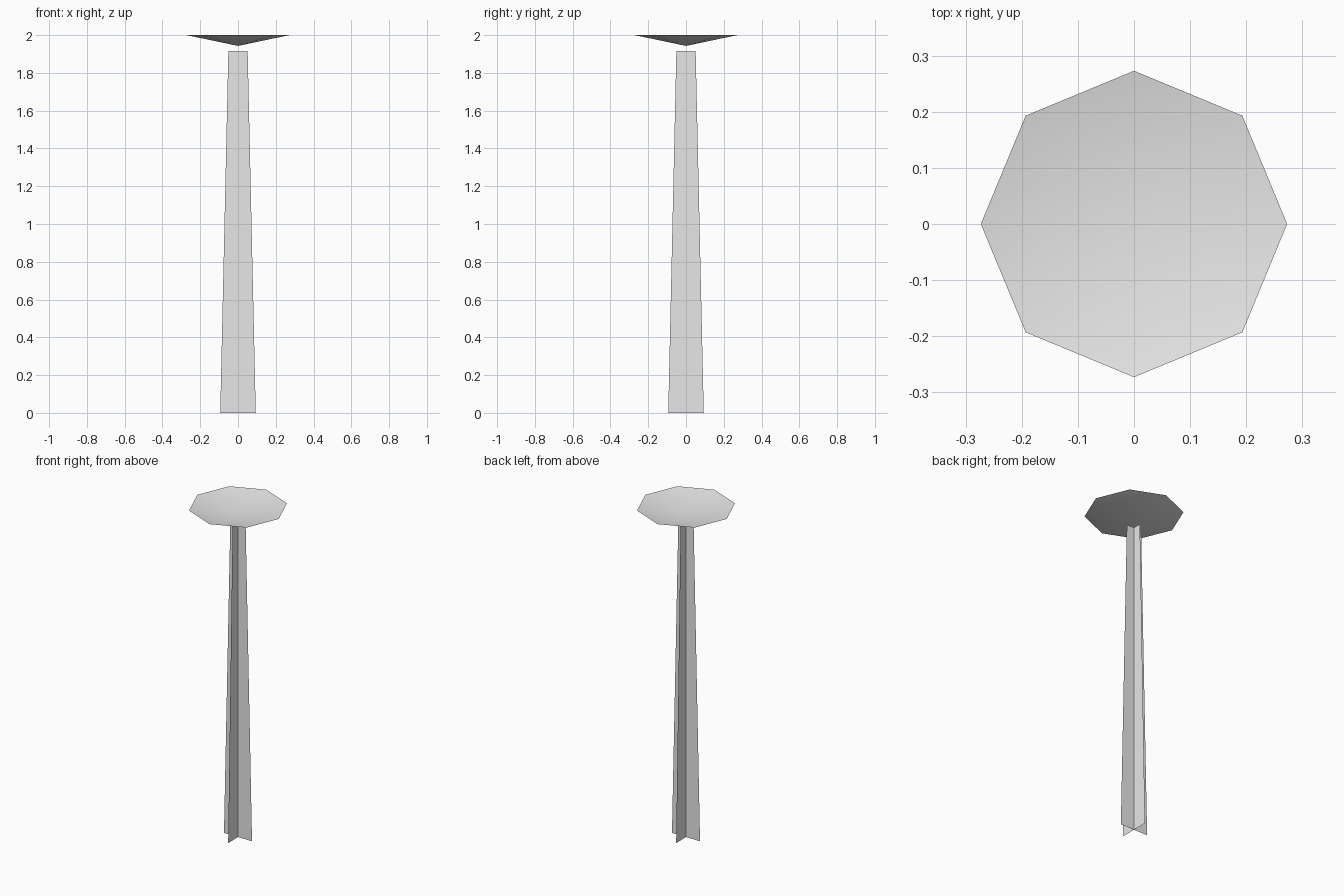
import bpy, bmesh
from math import cos, sin, pi

cube = bpy.data.objects.get("Cube")
if cube:
    bpy.data.objects.remove(cube, do_unlink=True)

grey = bpy.data.materials.new("light_grey")
grey.use_nodes = True
colour = (0.8, 0.8, 0.8, 1)
grey.diffuse_color = colour
grey.node_tree.nodes["Principled BSDF"].inputs["Base Color"].default_value = colour

TRUNK_TOP, APEX_Z, RIM_Z = 1.915, 1.943, 2.0
BASE_HALF, TOP_HALF = 0.094, 0.051
RIM_RADIUS, SIDES = 0.273, 8


def finish(bm, name, smooth=False):
    mesh = bpy.data.meshes.new(name)
    for face in bm.faces:
        face.smooth = smooth
    bm.to_mesh(mesh)
    bm.free()
    mesh.materials.append(grey)
    obj = bpy.data.objects.new(name, mesh)
    bpy.context.collection.objects.link(obj)
    return obj


# Trunk: two tapered single-sheet panels crossing at right angles
profile = [(-BASE_HALF, 0), (BASE_HALF, 0), (TOP_HALF, TRUNK_TOP), (-TOP_HALF, TRUNK_TOP)]
for name, angle in (("trunk_panel_wide", 0), ("trunk_panel_deep", pi / 2)):
    bm = bmesh.new()
    bm.faces.new([bm.verts.new((w * cos(angle), w * sin(angle), z)) for w, z in profile])
    finish(bm, name)

# Crown: shallow open eight-sided dish, point down
bm = bmesh.new()
apex = bm.verts.new((0, 0, APEX_Z))
rim = [bm.verts.new((RIM_RADIUS * cos(2 * pi * i / SIDES),
                     RIM_RADIUS * sin(2 * pi * i / SIDES), RIM_Z)) for i in range(SIDES)]
for i in range(SIDES):
    bm.faces.new((apex, rim[i], rim[(i + 1) % SIDES]))
finish(bm, "crown_dish", smooth=True)
